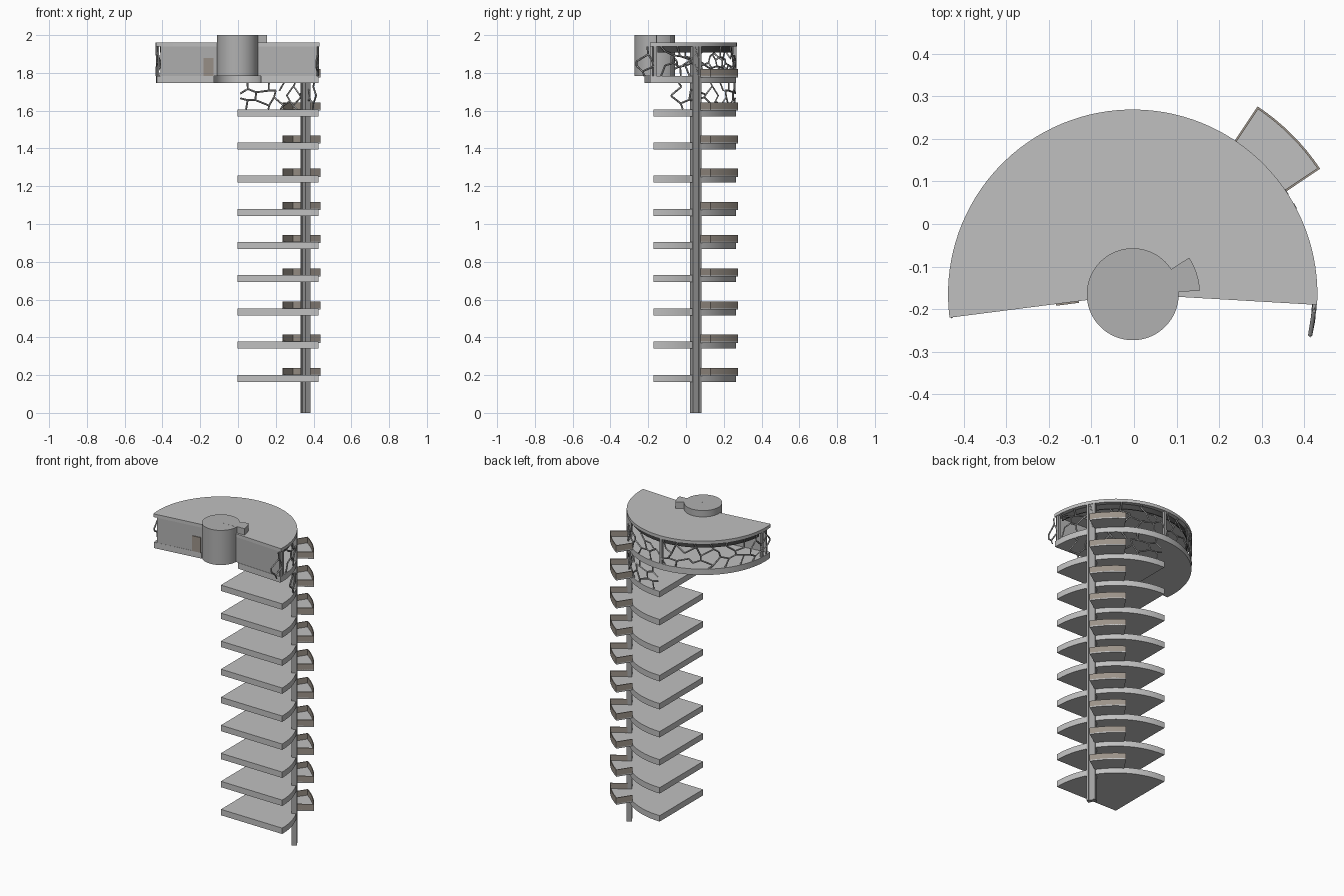
import bpy, bmesh, math, random
from mathutils import Vector

random.seed(4)
cube = bpy.data.objects.get("Cube")
if cube:
    bpy.data.objects.remove(cube, do_unlink=True)

CX, CY = -0.003, -0.165      # common centre of every arc
R = 0.43                     # slab radius
STEP, TOP = 0.1757, 0.2016   # storey height and first slab top
SLAB = 0.037
BASE = TOP + 9 * STEP        # upper hall floor level
CEIL = 1.94


def material(name, rgb):
    m = bpy.data.materials.new(name)
    m.use_nodes = True
    m.diffuse_color = (*rgb, 1)
    m.node_tree.nodes["Principled BSDF"].inputs["Base Color"].default_value = (*rgb, 1)
    return m


concrete = material("light concrete", (0.53, 0.53, 0.53))
plaster = material("grey plaster", (0.44, 0.44, 0.44))
steel = material("grey steel", (0.36, 0.36, 0.36))
brown = material("brown panel", (0.33, 0.29, 0.25))
dark = material("dark slat", (0.06, 0.06, 0.06))


def polar(r, deg, z=0.0):
    a = math.radians(deg)
    return Vector((CX + r * math.cos(a), CY + r * math.sin(a), z))


def prism(name, points, z0, z1, mat):
    """Extrude a plan outline from z0 to z1."""
    bm = bmesh.new()
    face = bm.faces.new([bm.verts.new((p[0], p[1], z0)) for p in points])
    ext = bmesh.ops.extrude_face_region(bm, geom=[face])
    moved = [v for v in ext["geom"] if isinstance(v, bmesh.types.BMVert)]
    bmesh.ops.translate(bm, verts=moved, vec=(0, 0, z1 - z0))
    bmesh.ops.recalc_face_normals(bm, faces=bm.faces)
    mesh = bpy.data.meshes.new(name)
    bm.to_mesh(mesh)
    bm.free()
    obj = bpy.data.objects.new(name, mesh)
    bpy.context.collection.objects.link(obj)
    mesh.materials.append(mat)
    bpy.ops.object.select_all(action="DESELECT")
    obj.select_set(True)
    bpy.context.view_layer.objects.active = obj
    bpy.ops.object.shade_smooth_by_angle(angle=math.radians(30))
    return obj


def sector(name, r0, r1, a0, a1, z0, z1, mat):
    """Pie slice, or ring slice when r0 is above zero."""
    n = max(2, round(abs(a1 - a0) / 3))
    angles = [a0 + (a1 - a0) * i / n for i in range(n + 1)]
    pts = [polar(r1, a) for a in angles]
    pts += [polar(r0, a) for a in reversed(angles)] if r0 else [polar(0, 0)]
    return prism(name, pts, z0, z1, mat)


def radial_box(name, r0, r1, deg, width, z0, z1, mat, shift=0.0):
    """Upright box lying along a radius, shifted sideways along the tangent."""
    out = polar(1, deg) - polar(0, deg)
    side = Vector((-out.y, out.x, 0))
    c = polar(0, 0)
    pts = [c + out * r + side * (shift + s * width / 2)
           for r, s in ((r0, -1), (r1, -1), (r1, 1), (r0, 1))]
    return prism(name, pts, z0, z1, mat)


def lattice(name, r, a0, a1, z0, z1):
    """Irregular honeycomb of thin bars wrapped round the arc."""
    cols = round(math.radians(a1 - a0) * r / 0.047)
    levels = (0, 0.33, 0.68, 1)
    nodes = {}
    for i in range(cols + 1):
        for j, level in enumerate(levels):
            inner = j in (1, 2)
            zig = (0.08 if (i + j) % 2 else -0.08) if inner else 0
            t = level + zig + (random.uniform(-0.13, 0.13) if inner else 0)
            u = i + (random.uniform(-0.38, 0.38) if 0 < i < cols else 0)
            nodes[i, j] = polar(r, a0 + (a1 - a0) * u / cols, z0 + (z1 - z0) * t)
    bars = [((i, j), (i + 1, j)) for i in range(cols) for j in (1, 2)]
    bars += [((i, j), (i, j + 1)) for i in range(cols + 1) for j in range(3) if (i + j) % 2]
    curve = bpy.data.curves.new(name, "CURVE")
    curve.dimensions = "3D"
    curve.bevel_depth = 0.005
    curve.bevel_resolution = 0
    curve.use_fill_caps = True
    for a, b in bars:
        if random.random() < 0.1:
            continue
        s = curve.splines.new("POLY")
        s.points.add(1)
        s.points[0].co = (*nodes[a], 1)
        s.points[1].co = (*nodes[b], 1)
    curve.materials.append(steel)
    obj = bpy.data.objects.new(name, curve)
    bpy.context.collection.objects.link(obj)


# Quarter-round floors, with the half-round hall floor as the tenth
for k in range(9):
    z = TOP + k * STEP
    sector(f"floor_{k + 1}", 0, R, -1, 90, z - SLAB, z, concrete)
sector("hall_floor", 0.125, R, -3.3, 187.3, BASE - SLAB, BASE, concrete)

# Open balconies with solid parapets
B0, B1, RB = 33.8, 56.4, 0.53
for k in range(10):
    z = TOP + k * STEP
    sector(f"balcony_floor_{k + 1}", R - 0.002, RB, B0, B1, z - 0.006, z + 0.002, concrete)
    sector(f"balcony_front_{k + 1}", RB - 0.005, RB, B0, B1, z, z + 0.037, brown)
    for side, deg, shift in (("right", B0, 0.0025), ("left", B1, -0.0025)):
        radial_box(f"balcony_{side}_{k + 1}", R, RB - 0.002, deg, 0.005,
                   z, z + 0.037, brown, shift)

# Tall outer column: two flanges joined by a recessed web
radial_box("column_web", 0.408, 0.430, 31, 0.03, 0, CEIL, steel)
for i, shift in enumerate((-0.019, 0.019)):
    radial_box(f"column_flange_{i + 1}", 0.404, 0.435, 31, 0.013, 0, CEIL, steel, shift)

# Hall: roof, front walls, door, posts and slat band
sector("roof", 0, 0.434, -3.3, 187.3, CEIL, 1.96, concrete)
radial_box("front_wall_left", 0.10, 0.425, -3.3, 0.01, BASE, CEIL, plaster, 0.006)
radial_box("front_wall_right", 0.10, 0.41, 187.3, 0.01, BASE, CEIL, plaster, -0.006)
radial_box("hall_door", 0.128, 0.182, 187.3, 0.006, BASE, BASE + 0.095, brown, 0.001)
for i, deg in enumerate((0, 91, 177)):
    radial_box(f"hall_post_{i + 1}", 0.415, 0.431, deg, 0.016, BASE, CEIL, steel)
sector("ceiling_slats", 0.405, 0.41, 2, 176, 1.908, CEIL, dark)

# Round stair core and its lift shaft
sector("stair_core", 0, 0.108, 0, 357, BASE, 2.0, plaster).hide_render = False
sector("stair_core_seam", 0, 0.108, 356, 361, BASE, 1.9995, plaster)
sector("lift_shaft", 0.10, 0.158, 3, 33, BASE, 2.0, plaster)

# Honeycomb screens
lattice("hall_screen", 0.428, -13, 187, BASE, CEIL)
lattice("lower_screen", 0.425, 12, 88, BASE - STEP, BASE - SLAB)
